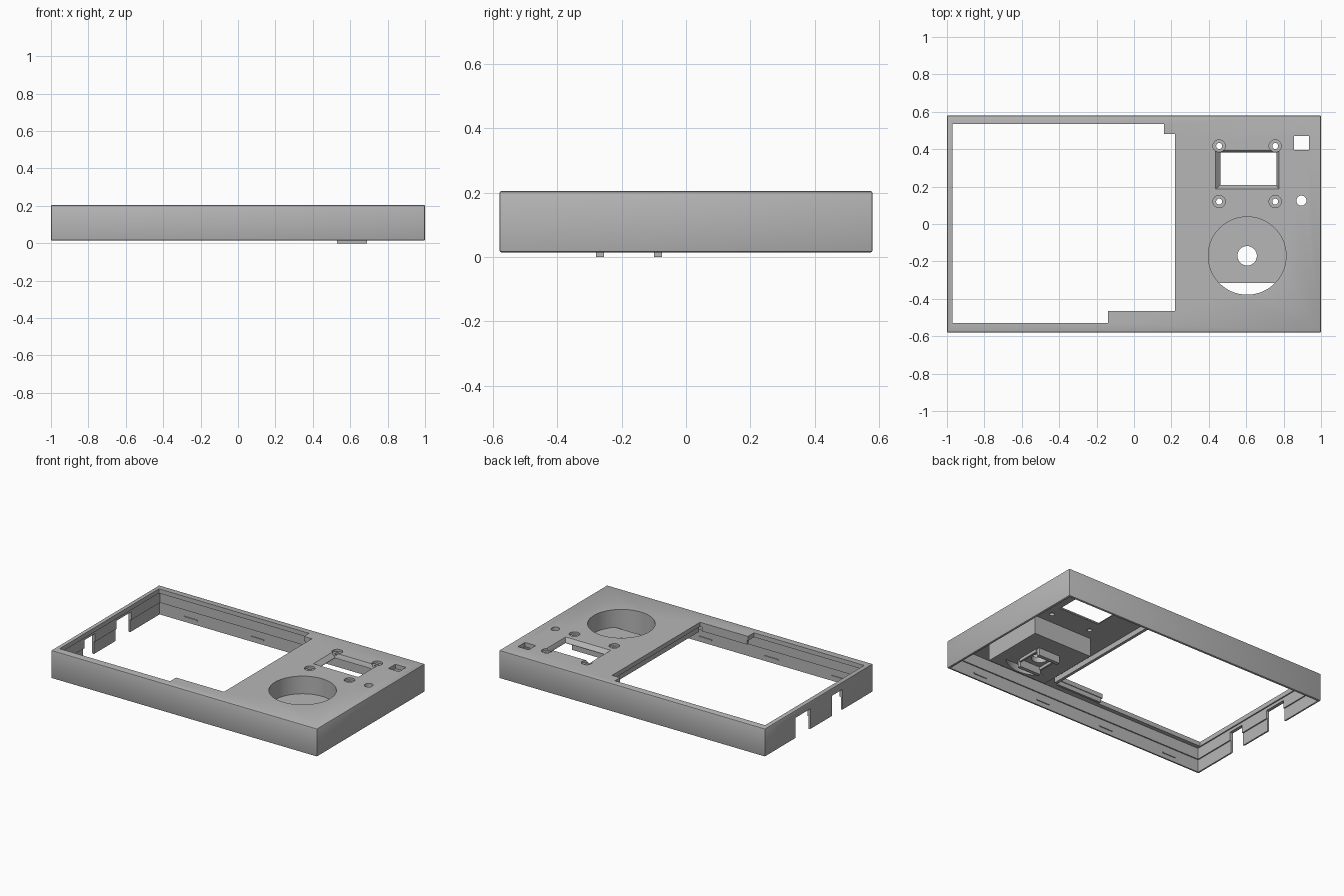
import bpy, bmesh, math

if "Cube" in bpy.data.objects:
    bpy.data.objects.remove(bpy.data.objects["Cube"], do_unlink=True)

grey = bpy.data.materials.new("plain grey")
grey.use_nodes = True
grey.diffuse_color = (0.47, 0.47, 0.47, 1)
grey.node_tree.nodes["Principled BSDF"].inputs["Base Color"].default_value = grey.diffuse_color


def make(name, bm):
    bmesh.ops.recalc_face_normals(bm, faces=bm.faces)
    mesh = bpy.data.meshes.new(name)
    bm.to_mesh(mesh)
    bm.free()
    mesh.materials.append(grey)
    obj = bpy.data.objects.new(name, mesh)
    bpy.context.collection.objects.link(obj)
    return obj


def prism(name, outline, z0, z1):
    bm = bmesh.new()
    base = bm.faces.new([bm.verts.new((x, y, z0)) for x, y in outline])
    top = bmesh.ops.extrude_face_region(bm, geom=[base])["geom"]
    verts = [v for v in top if isinstance(v, bmesh.types.BMVert)]
    bmesh.ops.translate(bm, verts=verts, vec=(0, 0, z1 - z0))
    return make(name, bm)


def box(name, x0, x1, y0, y1, z0, z1):
    return prism(name, [(x0, y0), (x1, y0), (x1, y1), (x0, y1)], z0, z1)


def disc(name, x, y, r, z0, z1, sides=32, y_min=-9):
    ring = [(x + r * math.cos(2 * math.pi * i / sides),
             max(y_min, y + r * math.sin(2 * math.pi * i / sides))) for i in range(sides)]
    return prism(name, ring, z0, z1)


def cut_or_join(target, tool, operation="DIFFERENCE"):
    mod = target.modifiers.new("shape", "BOOLEAN")
    mod.operation, mod.solver, mod.object = operation, "EXACT", tool
    bake(target)
    bpy.data.objects.remove(tool, do_unlink=True)


def bake(obj):
    graph = bpy.context.evaluated_depsgraph_get()
    graph.update()
    mesh = bpy.data.meshes.new_from_object(obj.evaluated_get(graph))
    obj.modifiers.clear()
    obj.data = mesh


W, D, BASE, UNDER, TOP = 1.0, 0.58, 0.015, 0.175, 0.205

# Outer housing with softened edges
shell = box("housing", -W, W, -D, D, BASE, TOP)
bevel = shell.modifiers.new("soft_edges", "BEVEL")
bevel.width, bevel.segments = 0.006, 2
bake(shell)

# Hollow underside, stepped thinner near the bottom rim
for inset, z_top in ((0.014, 0.10), (0.022, UNDER)):
    cut_or_join(shell, box("hollow", -W + inset, W - inset, -D + inset, D - inset, -0.1, z_top))

# Large screen opening with stepped corners
opening = [(-0.97, -0.53), (-0.14, -0.53), (-0.14, -0.465), (0.22, -0.465),
           (0.22, 0.48), (0.16, 0.48), (0.16, 0.535), (-0.97, 0.535)]
cut_or_join(shell, prism("opening", opening, 0.11, 0.3))

# Cable notches in the end wall
for y0, y1 in ((0.09, 0.25), (-0.255, -0.14)):
    cut_or_join(shell, box("notch", -1.1, -0.95, y0, y1, -0.1, 0.155))

# Dial well: square block, round pocket, shaft hole and a through slot
DX, DY, DR = 0.605, -0.17, 0.208
cut_or_join(shell, box("well_block", 0.385, 0.825, -0.39, 0.045, 0.05, 0.19), "UNION")
cut_or_join(shell, disc("pocket", DX, DY, DR, 0.085, 0.3, 96))
cut_or_join(shell, disc("shaft_hole", DX, DY, 0.052, -0.1, 0.3))
half = math.acos(0.145 / DR)
arc = [-math.pi / 2 - half + 2 * half * i / 24 for i in range(25)]
cut_or_join(shell, prism("slot", [(DX + DR * math.cos(a), DY + DR * math.sin(a)) for a in arc], 0.0, 0.15))

# Display window with sloped sides
bm = bmesh.new()
rings = []
for z, x0, x1, y0, y1 in ((0.1, 0.462, 0.762, 0.208, 0.382), (0.178, 0.462, 0.762, 0.208, 0.382),
                          (0.206, 0.435, 0.775, 0.185, 0.392)):
    rings.append([bm.verts.new(p) for p in ((x0, y0, z), (x1, y0, z), (x1, y1, z), (x0, y1, z))])
for lower, upper in zip(rings, rings[1:]):
    for i in range(4):
        j = (i + 1) % 4
        bm.faces.new((lower[i], lower[j], upper[j], upper[i]))
bm.faces.new(rings[0])
bm.faces.new(rings[-1])
cut_or_join(shell, make("window", bm))

# Countersunk screw holes, square button hole and round lamp hole
for x in (0.455, 0.755):
    for y in (0.12, 0.417):
        cut_or_join(shell, disc("countersink", x, y, 0.033, 0.19, 0.3, 24))
        cut_or_join(shell, disc("screw_hole", x, y, 0.016, 0.1, 0.3, 16))
cut_or_join(shell, box("button_hole", 0.855, 0.935, 0.395, 0.47, 0.1, 0.3))
cut_or_join(shell, disc("lamp_hole", 0.895, 0.125, 0.027, 0.1, 0.3, 24))

# Bracket under the dial well: two feet and two side cheeks
for i, y in enumerate((-0.267, -0.087)):
    box(f"bracket_foot_{i + 1}", 0.53, 0.69, y - 0.0125, y + 0.0125, 0.0, 0.055)
for i, x in enumerate((0.525, 0.685)):
    box(f"bracket_cheek_{i + 1}", x, x + 0.012, -0.255, -0.10, 0.03, 0.055)

# Ribs that hold the screen beside the opening
box("screen_rib_side", 0.225, 0.245, -0.46, 0.475, 0.14, 0.18)
box("screen_rib_front", -0.13, 0.21, -0.485, -0.47, 0.145, 0.18)
box("screen_rib_back", 0.165, 0.22, 0.485, 0.5, 0.145, 0.18)

# Small snap ridges along the lower rim
for side in (-1, 1):
    for i, x in enumerate((-0.75, -0.25, 0.25, 0.75)):
        y = side * (D - 0.016)
        box(f"snap_ridge_{'front' if side < 0 else 'back'}_{i + 1}",
            x - 0.05, x + 0.05, y - 0.004, y + 0.004, 0.045, 0.053)

# Crisp smooth shading
bpy.ops.object.select_all(action="DESELECT")
shell.select_set(True)
bpy.context.view_layer.objects.active = shell
bpy.ops.object.shade_smooth_by_angle(angle=math.radians(30))
